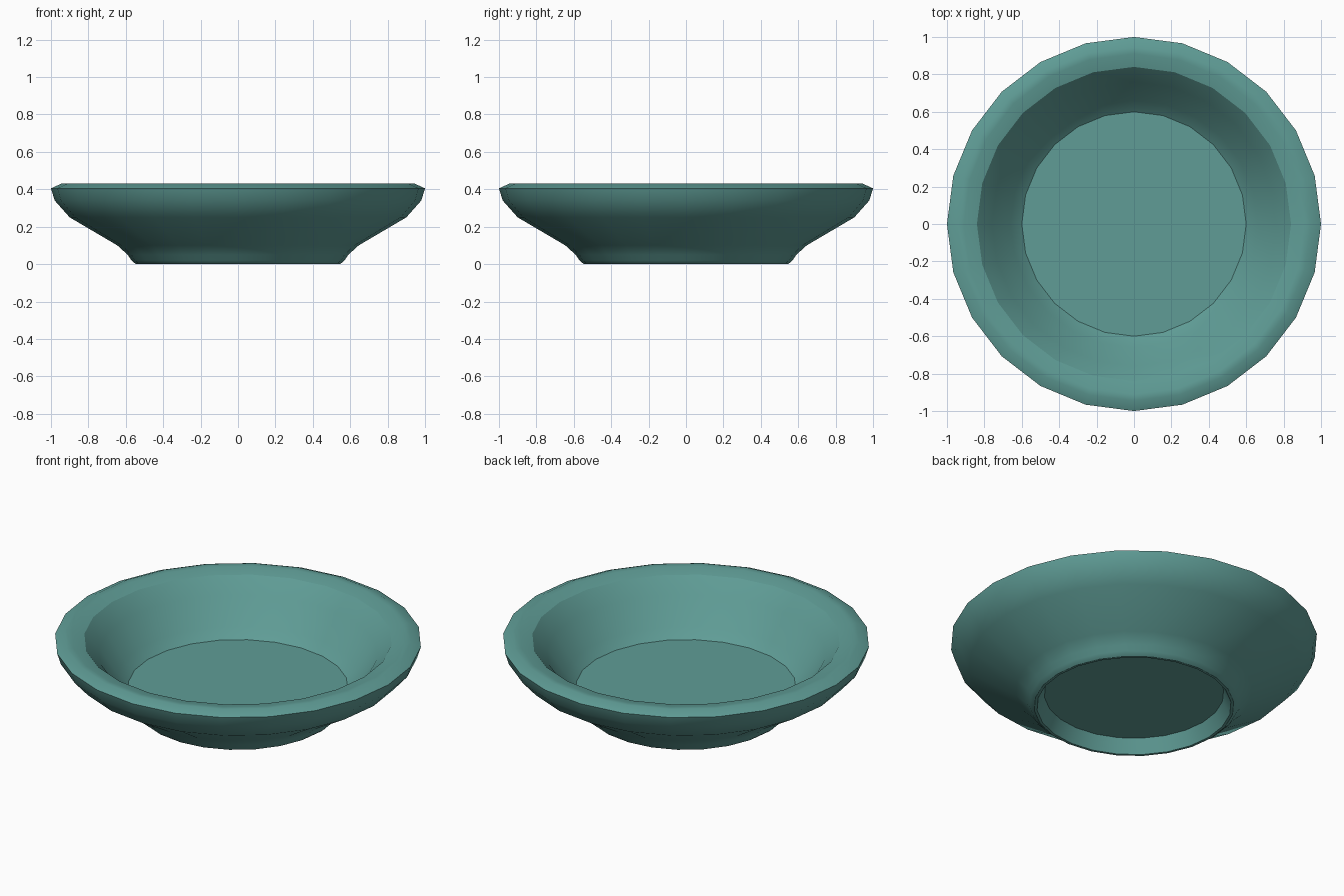
import bpy, bmesh, math

if "Cube" in bpy.data.objects:
    bpy.data.objects.remove(bpy.data.objects["Cube"])

SIDES = 24

# Closed half-section (radius, height), from the recessed underside round to the dish floor
profile = [
    (0.0, 0.08), (0.49, 0.08),                                  # recessed underside
    (0.53, 0.0), (0.545, 0.0), (0.555, 0.007),                  # foot ring
    (0.57, 0.02), (0.59, 0.05), (0.645, 0.10),                  # foot flare
    (0.90, 0.25), (0.98, 0.34), (1.0, 0.405),                   # outer wall
    (0.945, 0.43), (0.91, 0.428), (0.84, 0.41),                 # rim
    (0.76, 0.325), (0.66, 0.18), (0.60, 0.13), (0.0, 0.13),     # inner wall and floor
]

# Lathe the section around z
bm = bmesh.new()
rings = []
for r, z in profile:
    if r == 0:
        rings.append([bm.verts.new((0, 0, z))] * SIDES)
    else:
        rings.append([bm.verts.new((r * math.cos(2 * math.pi * i / SIDES),
                                    r * math.sin(2 * math.pi * i / SIDES), z))
                      for i in range(SIDES)])
for a, b in zip(rings, rings[1:]):
    for i in range(SIDES):
        j = (i + 1) % SIDES
        bm.faces.new(dict.fromkeys((a[i], a[j], b[j], b[i])))
bmesh.ops.recalc_face_normals(bm, faces=bm.faces)

mesh = bpy.data.meshes.new("dish")
bm.to_mesh(mesh)
bm.free()
dish = bpy.data.objects.new("dish", mesh)
bpy.context.collection.objects.link(dish)

# Teal glaze
glaze = bpy.data.materials.new("teal_glaze")
glaze.diffuse_color = (0.115, 0.335, 0.305, 1)
glaze.use_nodes = True
glaze.node_tree.nodes["Principled BSDF"].inputs["Base Color"].default_value = glaze.diffuse_color
mesh.materials.append(glaze)

# Smooth walls, crisp rim, floor and foot edges
bpy.context.view_layer.objects.active = dish
dish.select_set(True)
bpy.ops.object.shade_smooth_by_angle(angle=math.radians(28))
